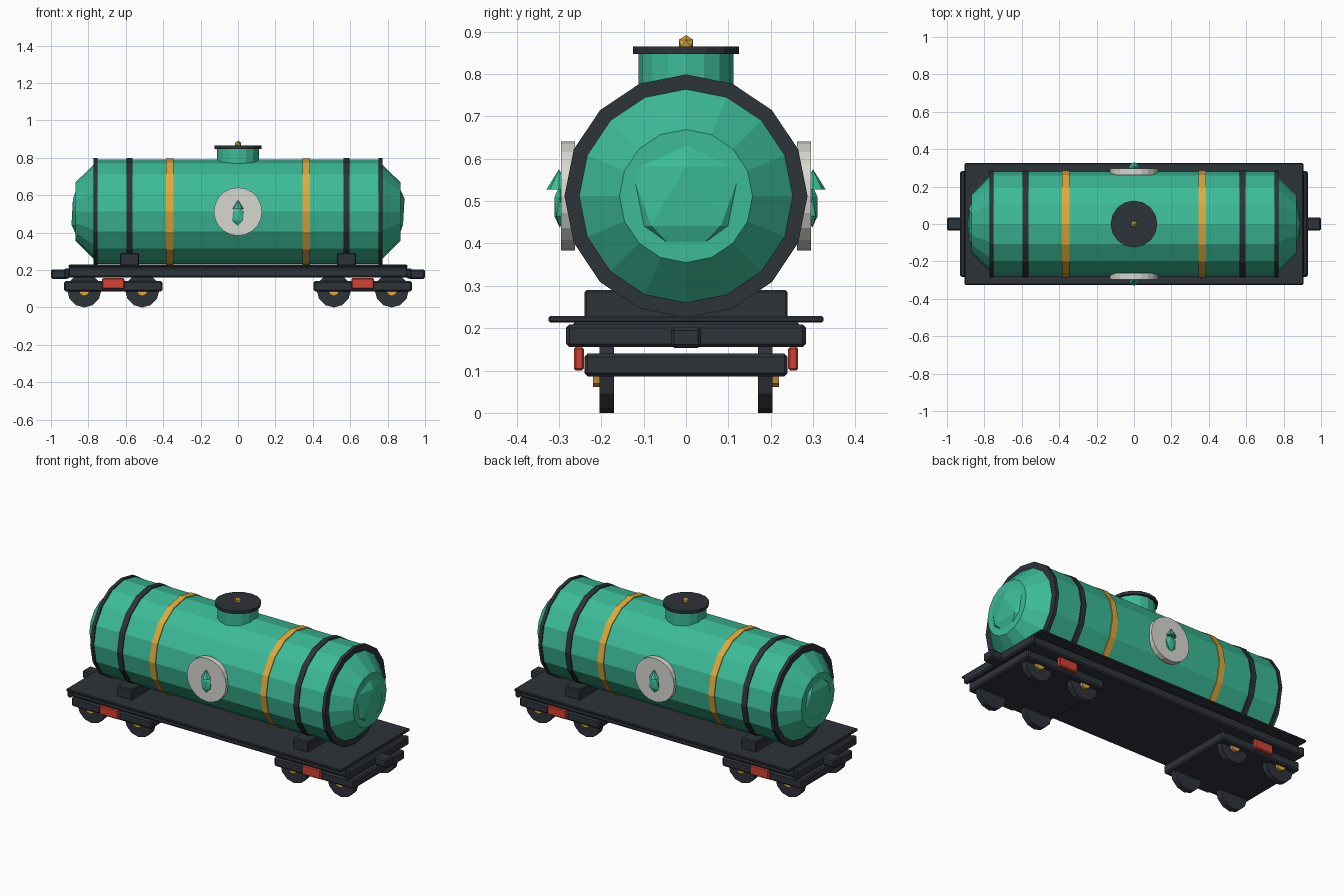
import bpy
from math import pi

cube = bpy.data.objects.get("Cube")
if cube:
    bpy.data.objects.remove(cube, do_unlink=True)


def material(name, rgb):
    m = bpy.data.materials.new(name)
    m.use_nodes = True
    m.diffuse_color = (*rgb, 1)
    m.node_tree.nodes["Principled BSDF"].inputs["Base Color"].default_value = (*rgb, 1)
    return m


GREEN = material("tank_green", (0.045, 0.5, 0.31))
DARK = material("dark_iron", (0.027, 0.033, 0.042))
GOLD = material("gold", (0.74, 0.4, 0.045))
RED = material("red", (0.66, 0.055, 0.035))
WHITE = material("pale_grey", (0.68, 0.68, 0.64))

ALONG_X = (0, pi / 2, 0)
ALONG_Y = (pi / 2, 0, 0)
AXIS_Z = 0.512


def finish(name, mat):
    o = bpy.context.object
    o.name = name
    o.data.materials.append(mat)
    return o


def box(name, mat, loc, size, bevel=0.008):
    bpy.ops.mesh.primitive_cube_add(size=1, location=loc)
    o = finish(name, mat)
    o.scale = size
    bpy.ops.object.transform_apply(location=False, rotation=False, scale=True)
    if bevel:
        b = o.modifiers.new("chamfer", 'BEVEL')
        b.width = bevel
        b.segments = 1
    return o


def drum(name, mat, loc, r, depth, rot=(0, 0, 0), sides=16, r2=None):
    bpy.ops.mesh.primitive_cone_add(vertices=sides, radius1=r, radius2=r if r2 is None else r2,
                                    depth=depth, location=loc, rotation=rot)
    return finish(name, mat)


def gem(name, mat, loc, scale):
    bpy.ops.mesh.primitive_ico_sphere_add(subdivisions=1, radius=1, location=loc)
    o = finish(name, mat)
    o.scale = scale
    return o


# Tank barrel
drum("tank_barrel", GREEN, (0, 0, AXIS_Z), 0.28, 1.51, ALONG_X)

# Top hatch
drum("hatch_neck", GREEN, (0, 0, 0.80), 0.112, 0.10)
drum("hatch_lid", DARK, (0, 0, 0.856), 0.125, 0.018)
gem("hatch_knob", GOLD, (0, 0, 0.872), (0.02, 0.02, 0.02))

# Chassis
box("deck", DARK, (0, 0, 0.221), (1.81, 0.65, 0.015), 0.004)
box("main_frame", DARK, (0, 0, 0.187), (1.82, 0.54, 0.055))

for s, end in ((1, "left"), (-1, "right")):
    # Domed tank ends
    drum(f"{end}_end_cone", GREEN, (s * 0.815, 0, AXIS_Z), 0.262, 0.106,
         (0, s * pi / 2, 0), r2=0.157)
    gem(f"{end}_end_boss", GREEN, (s * 0.85, 0, AXIS_Z), (0.045, 0.157, 0.157))

    # Hoops around the barrel
    drum(f"{end}_end_hoop", DARK, (s * 0.762, 0, AXIS_Z), 0.287, 0.02, ALONG_X)
    drum(f"{end}_iron_hoop", DARK, (s * 0.58, 0, AXIS_Z), 0.286, 0.034, ALONG_X)
    drum(f"{end}_gold_hoop", GOLD, (s * 0.365, 0, AXIS_Z), 0.285, 0.038, ALONG_X)

    # Saddle, end beam and coupler
    box(f"{end}_saddle", DARK, (s * 0.58, 0, 0.257), (0.1, 0.48, 0.066), 0.005)
    box(f"{end}_end_beam", DARK, (s * 0.915, 0, 0.182), (0.03, 0.566, 0.054))
    box(f"{end}_coupler", DARK, (s * 0.955, 0, 0.178), (0.09, 0.072, 0.05))

    # Bogie with wheels, hubs and spring boxes
    box(f"{end}_bogie", DARK, (s * 0.667, 0, 0.113), (0.526, 0.48, 0.054))
    for side in (-1, 1):
        box(f"{end}_spring_box", RED, (s * 0.667, side * 0.253, 0.128),
            (0.122, 0.024, 0.056), 0.005)
        for dx in (-0.155, 0.155):
            x = s * 0.667 + dx
            drum(f"{end}_wheel", DARK, (x, side * 0.187, 0.091), 0.091, 0.034, ALONG_Y, 12)
            drum(f"{end}_wheel_hub", GOLD, (x, side * 0.205, 0.091), 0.03, 0.028, ALONG_Y, 8)

# Side roundels with a raised drop shape
for side, label in ((-1, "front"), (1, "back")):
    drum(f"{label}_roundel", WHITE, (0, side * 0.279, AXIS_Z), 0.129, 0.033, ALONG_Y, 20)
    gem(f"{label}_drop_body", GREEN, (0, side * 0.298, 0.487), (0.036, 0.015, 0.05))
    drum(f"{label}_drop_tip", GREEN, (0, side * 0.3, 0.551), 0.03, 0.048, sides=8, r2=0)
